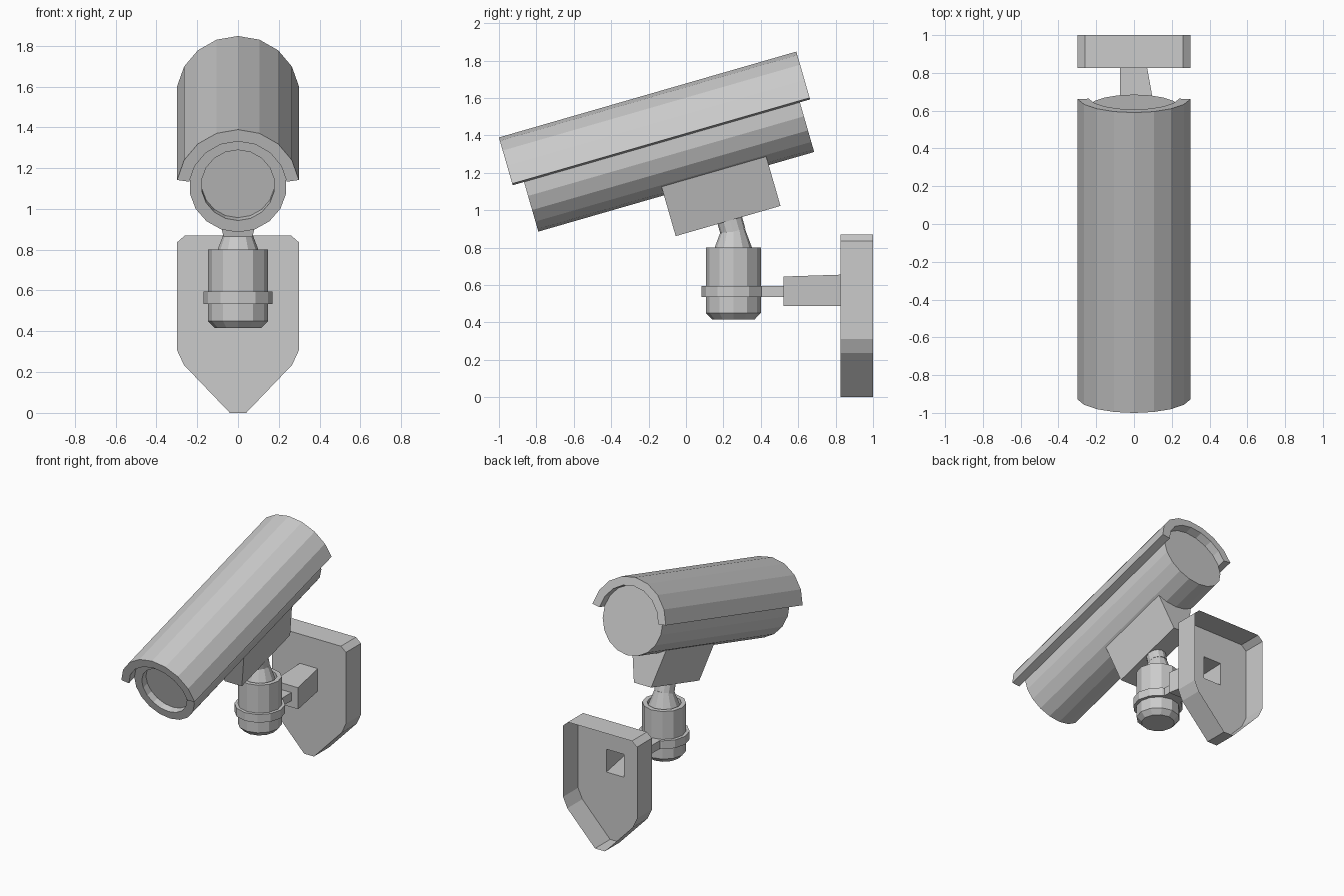
import bpy, bmesh, math
from mathutils import Matrix, Vector

cube = bpy.data.objects.get("Cube")
if cube:
    bpy.data.objects.remove(cube)

grey = bpy.data.materials.new("light_grey")
grey.use_nodes = True
COLOUR = (0.6, 0.6, 0.6, 1)
grey.diffuse_color = COLOUR
grey.node_tree.nodes["Principled BSDF"].inputs["Base Color"].default_value = COLOUR


def finish(name, bm, matrix=Matrix()):
    bmesh.ops.recalc_face_normals(bm, faces=bm.faces[:])
    mesh = bpy.data.meshes.new(name)
    bm.to_mesh(mesh)
    bm.free()
    mesh.materials.append(grey)
    obj = bpy.data.objects.new(name, mesh)
    obj.matrix_world = matrix
    bpy.context.collection.objects.link(obj)


def loft(name, loops, matrix=Matrix(), caps=(True, True), closed=False):
    """Skin a row of equal-sized point loops, with optional end caps."""
    bm = bmesh.new()
    rings = [[bm.verts.new(p) for p in loop] for loop in loops]
    pairs = list(zip(rings, rings[1:]))
    if closed:
        pairs.append((rings[-1], rings[0]))
    for a, b in pairs:
        for i in range(len(a)):
            j = (i + 1) % len(a)
            bm.faces.new((a[i], a[j], b[j], b[i]))
    for ring, cap in zip((rings[0], rings[-1]), caps):
        if cap:
            bm.faces.new(ring)
    finish(name, bm, matrix)


def lathe(name, profile, sides, matrix):
    """Turn (radius, height) points about the local z axis."""
    turn = [math.tau * i / sides + math.pi / 2 for i in range(sides)]
    loft(name, [[(r * math.cos(a), r * math.sin(a), h) for a in turn]
                for r, h in profile], matrix)


def rect(x0, x1, y, z0, z1):
    return [(x0, y, z0), (x1, y, z0), (x1, y, z1), (x0, y, z1)]


# Tilted frame of the camera: local y runs along the barrel
tilt = Matrix.Translation((0, -0.856, 1.116)) @ Matrix.Rotation(math.radians(16.1), 4, "X")
along = Matrix.Rotation(-math.pi / 2, 4, "X")

# Barrel with recessed lens
lathe("camera_body", [(0.24, 1.535), (0.24, 0), (0.18, 0), (0.18, 0.05)], 18, tilt @ along)

# Sun shield: an arc-shaped section, capped at both ends
START, END, STEPS = -0.063, 1.592, 8
low = math.radians(8.6)
angles = [low + (math.pi - 2 * low) * i / STEPS for i in range(STEPS + 1)]
sections = []
for a in angles:
    c, s = math.cos(a), math.sin(a)
    sections.append([(r * c, y, r * s) for r, y in
                     ((0.302, START), (0.302, END), (0.242, END), (0.242, START))])
loft("sun_shield", sections, tilt)

# Tapered foot under the barrel
loft("camera_foot", [[(-w, 0.699, h), (w, 0.699, h), (w, 1.282, h), (-w, 1.282, h)]
                     for w, h in ((0.07, -0.467), (0.14, -0.19))], tilt)

# Swivel joint
lathe("tilt_stub", [(0.068, -0.53), (0.068, -0.46)], 12,
      tilt @ Matrix.Translation((0, 1.0, 0)))
post = Matrix.Translation((0, 0.253, 0))
lathe("swivel_cone", [(0.115, 0.76), (0.062, 0.9)], 12, post)
lathe("swivel_cup", [(0.113, 0.415), (0.147, 0.45), (0.147, 0.8),
                     (0.115, 0.8), (0.115, 0.75)], 12, post)
lathe("swivel_ring", [(0.17, 0.535), (0.17, 0.595)], 12, post)

# Arm: thin bar, then a hollow box opening into the wall plate
loft("arm_bar", [rect(-0.07, 0.07, y, 0.535, 0.595) for y in (0.3, 0.53)])
opening = rect(-0.075, 0.07, 0.825, 0.487, 0.655)
loft("arm_box", [rect(-0.075, 0.125, 0.52, 0.487, 0.645), opening], caps=(True, False))

# Wall plate: front face with a square opening, side walls, open back
half = [(0.04, 0), (0.265, 0.235), (0.3, 0.31), (0.3, 0.835), (0.26, 0.87)]
outline = half + [(-x, z) for x, z in reversed(half)]
bm = bmesh.new()
front = [bm.verts.new((x, 0.825, z)) for x, z in outline]
back = [bm.verts.new((x, 1.0, z)) for x, z in outline]
hole = [bm.verts.new(p) for p in opening]
edges = [bm.edges.new((loop[i - 1], loop[i])) for loop in (front, hole) for i in range(len(loop))]
bmesh.ops.triangle_fill(bm, edges=edges, use_beauty=True, normal=Vector((0, -1, 0)))
for i in range(len(front)):
    bm.faces.new((front[i - 1], front[i], back[i], back[i - 1]))
finish("wall_plate", bm)
